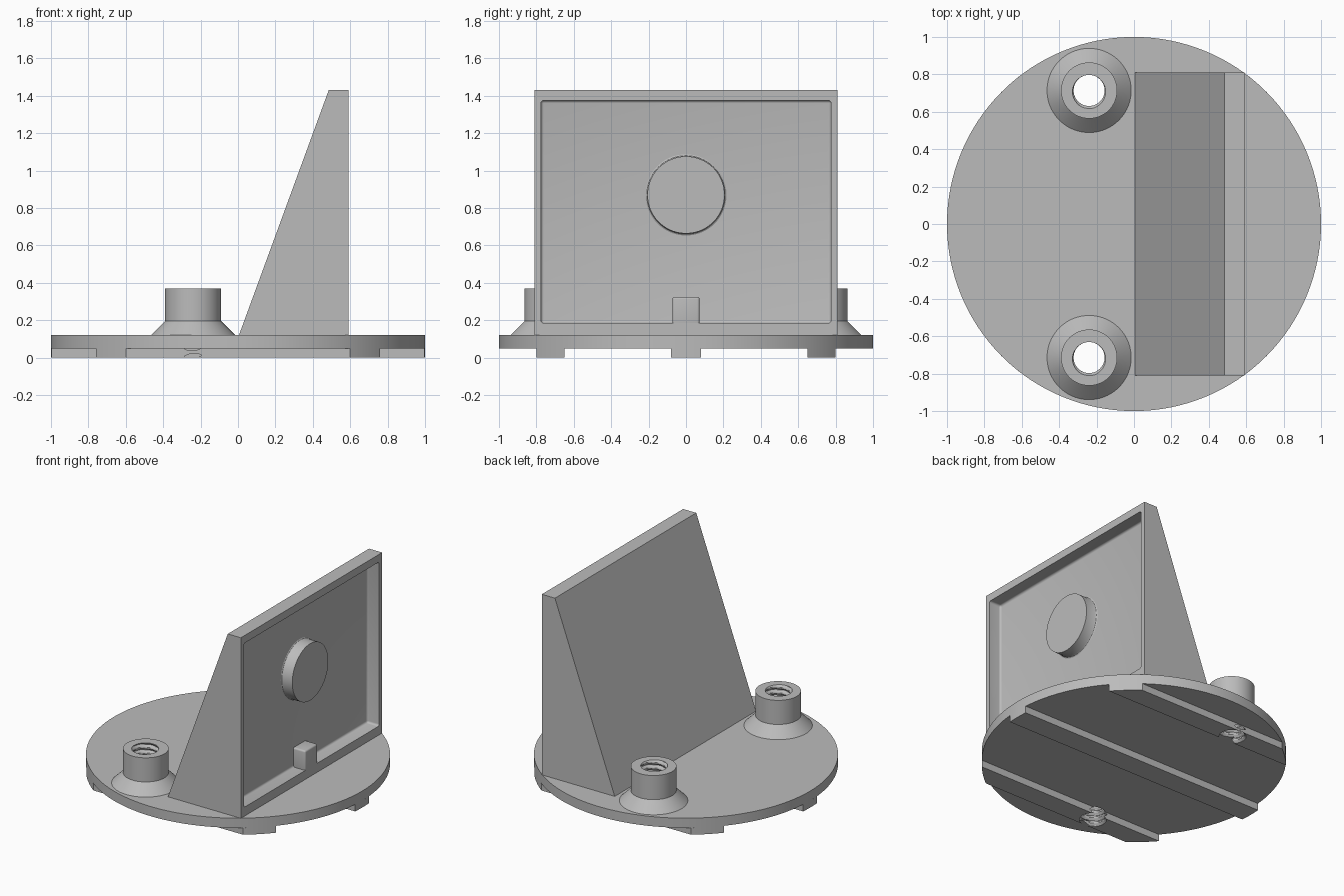
import bpy, bmesh
from math import sin, cos, pi, sqrt

cube = bpy.data.objects.get("Cube")
if cube:
    bpy.data.objects.remove(cube)

grey = bpy.data.materials.new("plain_grey")
grey.use_nodes = True
COLOUR = (0.5, 0.5, 0.5, 1)
grey.diffuse_color = COLOUR
grey.node_tree.nodes["Principled BSDF"].inputs["Base Color"].default_value = COLOUR

BASE_BOTTOM, BASE_TOP = 0.05, 0.12
BOSS_X, BOSS_Y, BOSS_TOP = -0.24, 0.714, 0.37
FACE_X, FLOOR_X = 0.59, 0.495


def finish(name, bm):
    """Turn a bmesh into a named grey object."""
    bmesh.ops.recalc_face_normals(bm, faces=bm.faces)
    mesh = bpy.data.meshes.new(name)
    bm.to_mesh(mesh)
    bm.free()
    mesh.materials.append(grey)
    obj = bpy.data.objects.new(name, mesh)
    bpy.context.collection.objects.link(obj)
    return obj


def prism(name, points, offset):
    """Extrude a flat outline along an offset."""
    bm = bmesh.new()
    face = bm.faces.new([bm.verts.new(p) for p in points])
    ext = bmesh.ops.extrude_face_region(bm, geom=[face])
    new = [g for g in ext["geom"] if isinstance(g, bmesh.types.BMVert)]
    bmesh.ops.translate(bm, verts=new, vec=offset)
    return finish(name, bm)


def skin(name, rings):
    """Join equal rings of points into a capped solid."""
    bm = bmesh.new()
    rows = [[bm.verts.new(p) for p in ring] for ring in rings]
    n = len(rows[0])
    for a, b in zip(rows, rows[1:]):
        for i in range(n):
            j = (i + 1) % n
            bm.faces.new((a[i], a[j], b[j], b[i]))
    bm.faces.new(rows[0])
    bm.faces.new(rows[-1])
    return finish(name, bm)


def circle(r, z, n=96):
    return [(r * cos(2 * pi * i / n), r * sin(2 * pi * i / n), z) for i in range(n)]


def box(name, low, high, bevel):
    """Box between two corners with rounded edges."""
    bm = bmesh.new()
    bmesh.ops.create_cube(bm, size=1)
    for v in bm.verts:
        v.co = [l + (c + 0.5) * (h - l) for c, l, h in zip(v.co, low, high)]
    bmesh.ops.bevel(bm, geom=bm.edges[:], offset=bevel, segments=4,
                    profile=0.5, affect="EDGES")
    return finish(name, bm)


def cut(obj, cutter):
    """Subtract a cutter and bake the result."""
    mod = obj.modifiers.new("cut", "BOOLEAN")
    mod.operation, mod.solver, mod.object = "DIFFERENCE", "EXACT", cutter
    activate(obj)
    bpy.ops.object.modifier_apply(modifier=mod.name)


def activate(obj):
    bpy.ops.object.select_all(action="DESELECT")
    obj.select_set(True)
    bpy.context.view_layer.objects.active = obj


# Round base plate
base = skin("base_plate", [circle(1, BASE_BOTTOM, 128), circle(1, BASE_TOP, 128)])
parts = [base]


# Rails under the plate, with ends that follow its edge
def rail(name, y0, y1):
    ys = [y0 + (y1 - y0) * i / 8 for i in range(9)]
    right = [(sqrt(1 - y * y), y, 0) for y in ys]
    left = [(-x, y, z) for x, y, z in reversed(right)]
    obj = prism(name, right + left, (0, 0, BASE_BOTTOM))
    parts.append(obj)
    return obj


rail("middle_rail", -0.08, 0.08)
drilled = {-1: [base, rail("front_rail", -0.80, -0.65)],
           1: [base, rail("back_rail", 0.65, 0.80)]}

# Threaded bosses
PITCH, STEPS, SEGMENTS = 0.04, 8, 40


def thread_radius(z, i):
    phase = (z / PITCH - i / SEGMENTS) % 1
    ridge = max(0, 1 - abs(phase - 0.5) * 2.6)
    return 0.083 + 0.016 * ridge


for side, word in ((-1, "front"), (1, "back")):
    boss = skin(word + "_boss", [circle(0.225, BASE_TOP), circle(0.15, 0.195),
                                 circle(0.15, BOSS_TOP)])
    rings = []
    for k in range(-4, int(0.4 / PITCH * STEPS) + 1):
        z = (k + 0.37) * PITCH / STEPS
        rings.append([(thread_radius(z, i) * cos(2 * pi * i / SEGMENTS),
                       thread_radius(z, i) * sin(2 * pi * i / SEGMENTS), z)
                      for i in range(SEGMENTS)])
    cutter = skin("thread_cutter", rings)
    cutter.hide_render = True
    for obj in (boss, cutter):
        for v in obj.data.vertices:
            v.co.x += BOSS_X
            v.co.y += side * BOSS_Y
    for obj in drilled[side] + [boss]:
        cut(obj, cutter)
    bpy.data.objects.remove(cutter)
    parts.append(boss)

# Sloping upright with a shallow tray in its flat face
upright = prism("upright", [(0.005, -0.81, BASE_TOP), (0.485, -0.81, 1.43),
                            (FACE_X, -0.81, 1.43), (FACE_X, -0.81, BASE_TOP)],
                (0, 1.62, 0))
tray = box("tray_cutter", (FLOOR_X, -0.775, 0.185), (0.75, 0.775, 1.375), 0.015)
tray.hide_render = True
cut(upright, tray)
bpy.data.objects.remove(tray)
parts.append(upright)

# Tab on the lower rim of the tray
parts.append(box("tab", (FLOOR_X - 0.02, -0.072, 0.16), (FACE_X, 0.072, 0.325), 0.012))

# Round button with a small fillet at its foot
button = skin("button", [circle(r, x) for r, x in
                         ((0.217, FLOOR_X), (0.210, FLOOR_X + 0.004),
                          (0.206, FLOOR_X + 0.012), (0.206, 0.58))])
for v in button.data.vertices:
    v.co = (v.co.z, v.co.y, 0.87 - v.co.x)
button.data.flip_normals()
bm = bmesh.new()
bm.from_mesh(button.data)
bmesh.ops.recalc_face_normals(bm, faces=bm.faces)
bm.to_mesh(button.data)
bm.free()
parts.append(button)

# Smooth round surfaces, keep hard edges
for obj in parts:
    activate(obj)
    bpy.ops.object.shade_smooth_by_angle(angle=pi / 6)
